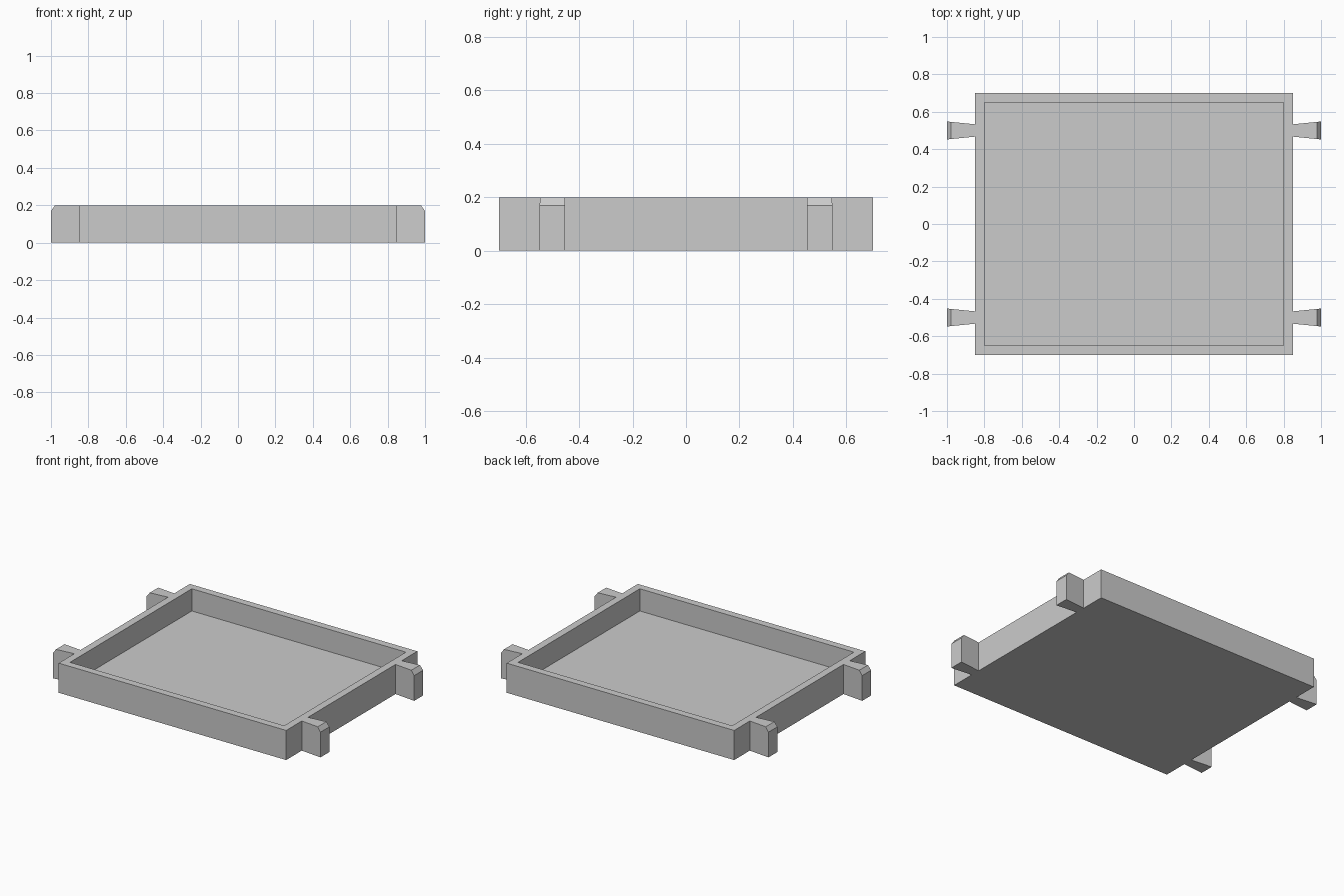
import bpy, bmesh

default = bpy.data.objects.get("Cube")
if default:
    bpy.data.objects.remove(default, do_unlink=True)

grey = bpy.data.materials.new("light_grey")
grey.use_nodes = True
colour = (0.6, 0.6, 0.6, 1)
grey.diffuse_color = colour
grey.node_tree.nodes["Principled BSDF"].inputs["Base Color"].default_value = colour

HALF_X, HALF_Y, HEIGHT = 0.85, 0.70, 0.20
WALL, FLOOR = 0.05, 0.05


def add_object(name, bm):
    bmesh.ops.recalc_face_normals(bm, faces=bm.faces[:])
    mesh = bpy.data.meshes.new(name)
    bm.to_mesh(mesh)
    bm.free()
    mesh.materials.append(grey)
    obj = bpy.data.objects.new(name, mesh)
    bpy.context.collection.objects.link(obj)
    return obj


# Open tray: a block whose top is inset and pushed down to the floor
bm = bmesh.new()
bmesh.ops.create_cube(bm, size=1)
for v in bm.verts:
    v.co = (v.co.x * 2 * HALF_X, v.co.y * 2 * HALF_Y, (v.co.z + 0.5) * HEIGHT)
bm.normal_update()
top = max(bm.faces, key=lambda f: f.calc_center_median().z)
bmesh.ops.inset_region(bm, faces=[top], thickness=WALL, use_even_offset=True)
rim = bmesh.ops.extrude_discrete_faces(bm, faces=[top])["faces"][0]
for v in rim.verts:
    v.co.z = FLOOR
add_object("tray", bm)

# Flared side lug with a chamfered top edge, mirrored to all four corners
TIP, LUG_Y, NECK, FLARE = 1.0, 0.5, 0.033, 0.048
side_profile = [(HALF_X, 0), (TIP, 0), (TIP, 0.17), (0.978, HEIGHT), (HALF_X, HEIGHT)]
bm = bmesh.new()
sides = []
for s in (-1, 1):
    ring = []
    for x, z in side_profile:
        half = NECK + (FLARE - NECK) * (x - HALF_X) / (TIP - HALF_X)
        ring.append(bm.verts.new((x, LUG_Y + s * half, z)))
    bm.faces.new(ring)
    sides.append(ring)
near, far = sides
for i in range(len(near)):
    j = (i + 1) % len(near)
    bm.faces.new((near[i], near[j], far[j], far[i]))
lugs = add_object("side_lugs", bm)
mirror = lugs.modifiers.new("mirror", "MIRROR")
mirror.use_axis = (True, True, False)
mirror.use_mirror_merge = False
